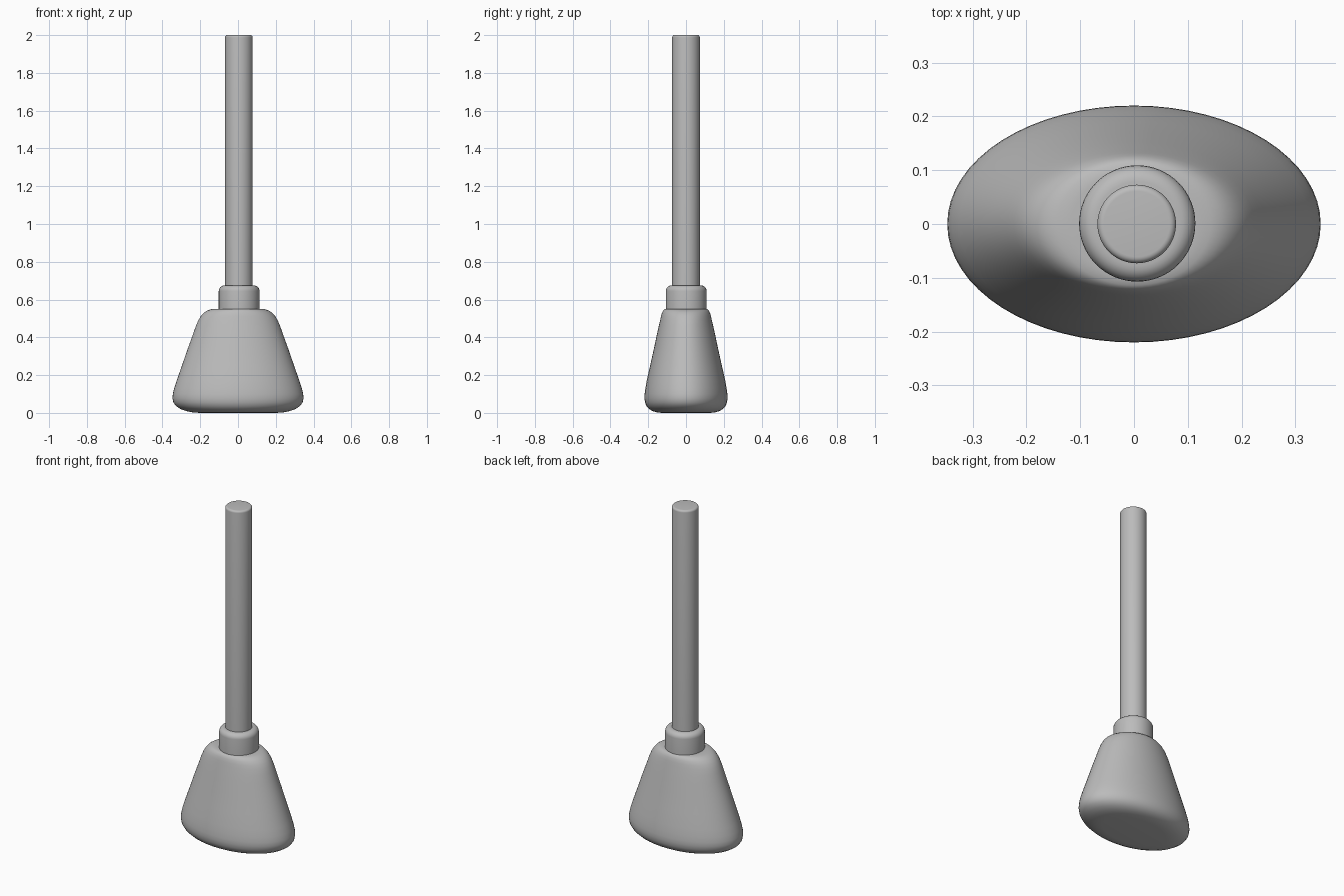
import bpy, bmesh, math

if "Cube" in bpy.data.objects:
    bpy.data.objects.remove(bpy.data.objects["Cube"])

grey = bpy.data.materials.new("plain grey")
grey.diffuse_color = (0.5, 0.5, 0.5, 1)
grey.use_nodes = True
grey.node_tree.nodes["Principled BSDF"].inputs["Base Color"].default_value = grey.diffuse_color


def loft(name, rings, cx=0.0, cy=0.0, n=64):
    """Stack of ellipses (z, half width x, half width y), capped at both ends."""
    bm = bmesh.new()
    loops = []
    for z, rx, ry in rings:
        loops.append([bm.verts.new((cx + rx * math.cos(2 * math.pi * i / n),
                                    cy + ry * math.sin(2 * math.pi * i / n), z))
                      for i in range(n)])
    for a, b in zip(loops, loops[1:]):
        for i in range(n):
            j = (i + 1) % n
            bm.faces.new((a[i], a[j], b[j], b[i]))
    bm.faces.new(loops[0][::-1])
    bm.faces.new(loops[-1])
    mesh = bpy.data.meshes.new(name)
    bm.to_mesh(mesh)
    bm.free()
    ob = bpy.data.objects.new(name, mesh)
    bpy.context.collection.objects.link(ob)
    mesh.materials.append(grey)
    bpy.ops.object.select_all(action='DESELECT')
    ob.select_set(True)
    bpy.context.view_layer.objects.active = ob
    bpy.ops.object.shade_smooth_by_angle(angle=math.radians(40))
    return ob


def rounded_rod(name, r, z0, z1, bevel, cx, cy):
    """Round rod with a rounded top edge."""
    rings = [(z0, r, r)]
    for k in range(7):
        t = math.pi / 2 * k / 6
        rad = r - bevel + bevel * math.cos(t)
        rings.append((z1 - bevel + bevel * math.sin(t), rad, rad))
    return loft(name, rings, cx, cy)


# Flared oval head with softly rounded base and shoulders
loft("head", [
    (0.0, 0.20, 0.125), (0.002, 0.235, 0.15), (0.009, 0.272, 0.175),
    (0.02, 0.303, 0.195), (0.036, 0.328, 0.209), (0.055, 0.342, 0.217),
    (0.078, 0.347, 0.22), (0.10, 0.345, 0.219), (0.13, 0.338, 0.215),
    (0.17, 0.325, 0.208), (0.25, 0.297, 0.19), (0.34, 0.266, 0.17),
    (0.42, 0.237, 0.153), (0.46, 0.223, 0.144), (0.49, 0.21, 0.137),
    (0.512, 0.197, 0.132), (0.53, 0.181, 0.127), (0.542, 0.163, 0.121),
    (0.549, 0.142, 0.114), (0.551, 0.115, 0.10),
])

# Collar where the handle enters the head
rounded_rod("collar", 0.108, 0.54, 0.675, 0.03, 0.006, 0.001)

# Long straight handle
rounded_rod("handle", 0.073, 0.60, 2.0, 0.012, 0.005, 0.0)
